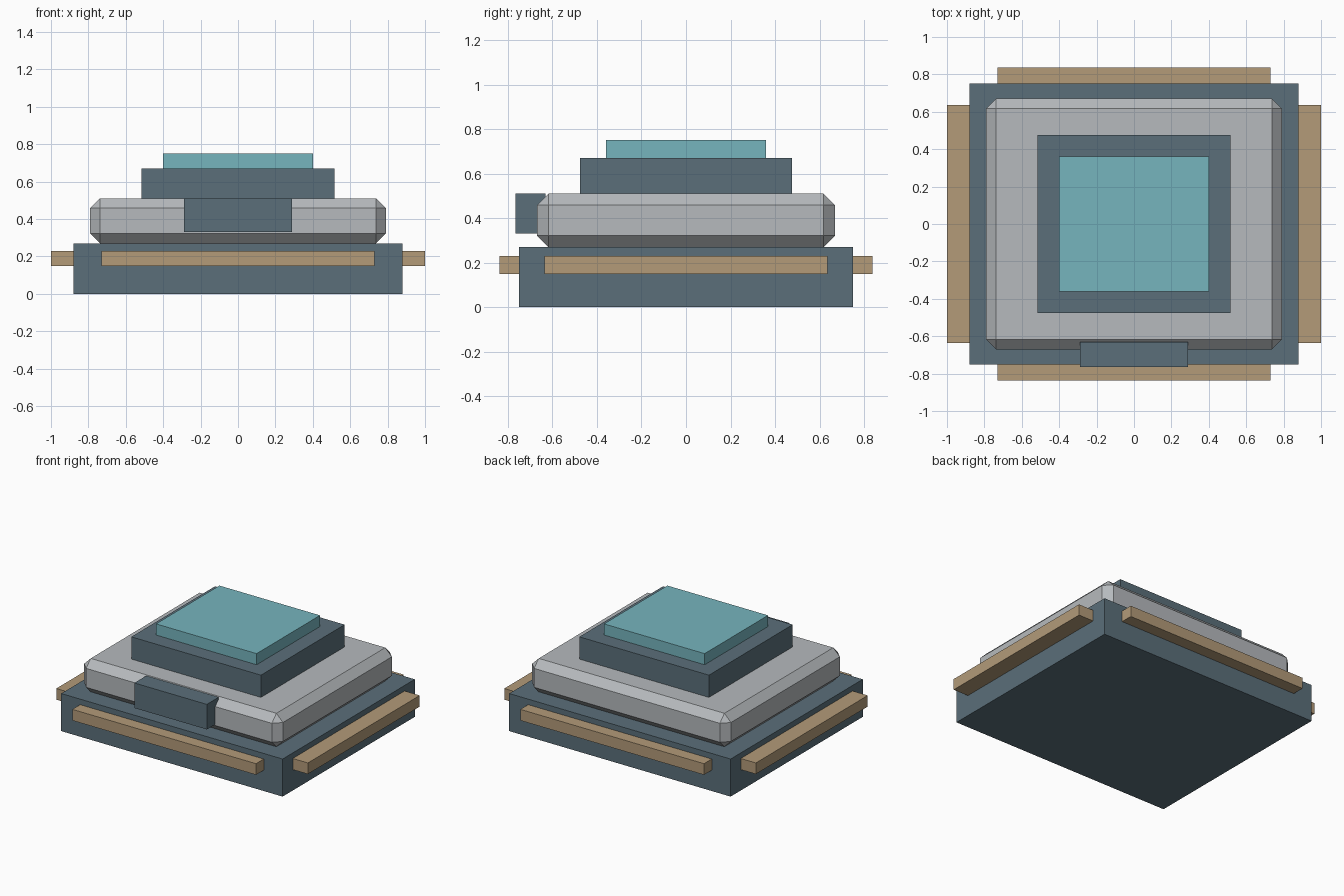
import bpy
import bmesh

cube = bpy.data.objects.get("Cube")
if cube:
    bpy.data.objects.remove(cube, do_unlink=True)


def material(name, rgb):
    """Flat material from 0-255 display values, stored as linear."""
    linear = [((c / 255 + 0.055) / 1.055) ** 2.4 for c in rgb]
    mat = bpy.data.materials.new(name)
    mat.use_nodes = True
    mat.diffuse_color = (*linear, 1)
    bsdf = next(n for n in mat.node_tree.nodes if n.type == 'BSDF_PRINCIPLED')
    bsdf.inputs["Base Color"].default_value = (*linear, 1)
    return mat


slate = material("slate blue", (91, 111, 122))
grey = material("light grey", (182, 186, 189))
tan = material("tan", (179, 155, 121))
teal = material("teal", (118, 181, 190))


def box(name, x, y, z, mat, chamfer=0):
    """Box spanning the given (min, max) ranges."""
    bm = bmesh.new()
    bmesh.ops.create_cube(bm, size=1)
    for v in bm.verts:
        v.co = [r[0] if c < 0 else r[1] for c, r in zip(v.co, (x, y, z))]
    mesh = bpy.data.meshes.new(name)
    bm.to_mesh(mesh)
    bm.free()
    mesh.materials.append(mat)
    obj = bpy.data.objects.new(name, mesh)
    bpy.context.collection.objects.link(obj)
    if chamfer:
        bevel = obj.modifiers.new("chamfer", 'BEVEL')
        bevel.width = chamfer
        bevel.segments = 1
    return obj


def sym(half):
    return (-half, half)


# Stacked body, from the ground up
box("base", sym(0.88), sym(0.75), (0, 0.27), slate)
box("body", sym(0.79), sym(0.67), (0.27, 0.51), grey, chamfer=0.052)
box("upper_block", sym(0.515), sym(0.475), (0.51, 0.67), slate)
box("top_panel", sym(0.4), sym(0.36), (0.67, 0.75), teal)

# Front block set into the body
box("front_block", sym(0.288), (-0.765, -0.63), (0.33, 0.51), slate)

# Rails around the base
rail_z = (0.15, 0.23)
for side, sign in (("left", 1), ("right", -1)):
    box(side + "_rail", sorted((sign * 0.86, sign)), sym(0.635), rail_z, tan)
for side, sign in (("back", 1), ("front", -1)):
    box(side + "_rail", sym(0.73), sorted((sign * 0.73, sign * 0.838)), rail_z, tan)
